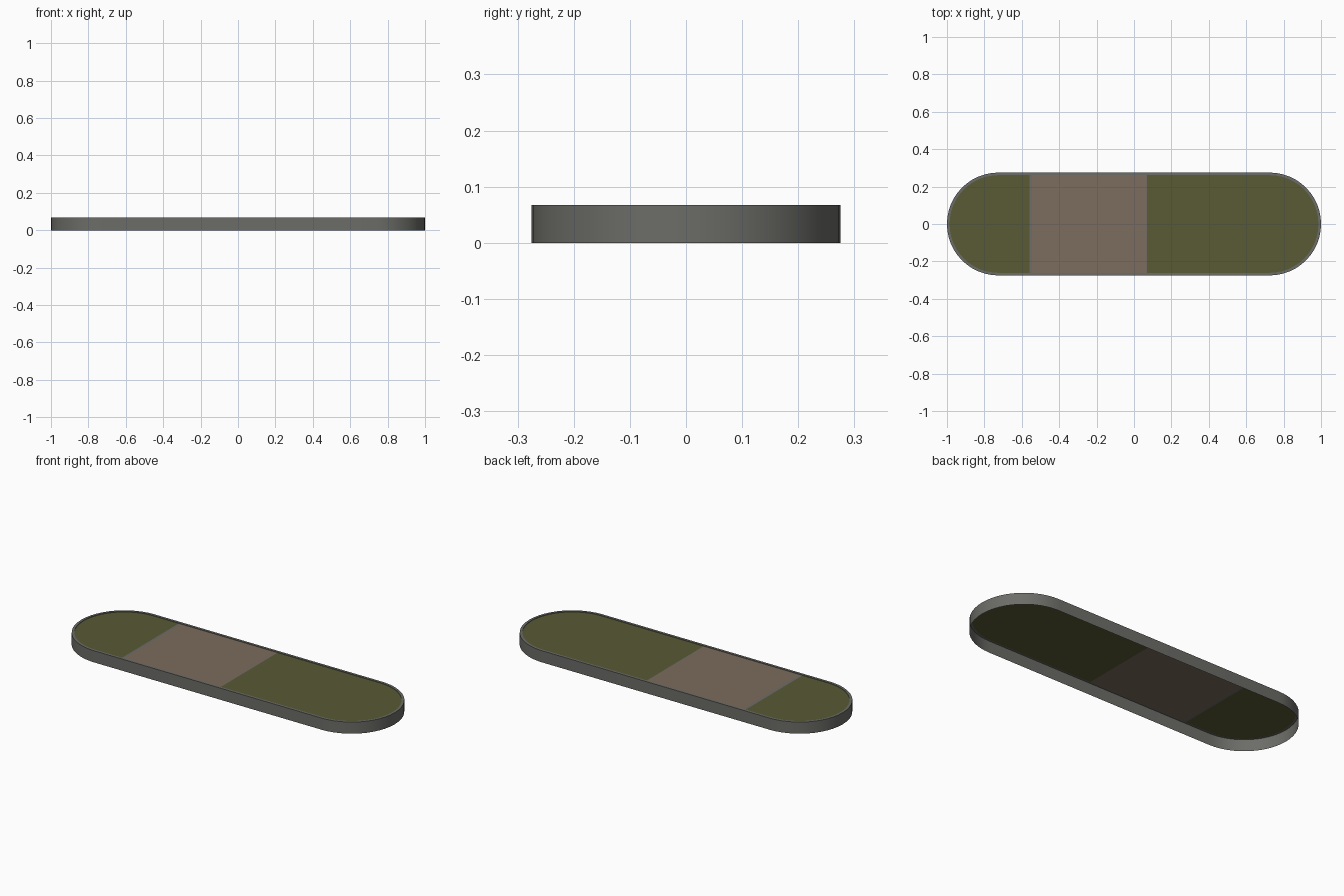
import bpy, bmesh, math

if "Cube" in bpy.data.objects:
    bpy.data.objects.remove(bpy.data.objects["Cube"])

HX, HY, TOP = 1.0, 0.275, 0.067     # half length, half width, kerb height
KERB, DROP = 0.014, 0.003           # kerb width, recess of the infill
X0, X1 = -0.56, 0.07                # paved crossing limits
SEG = 24


def material(name, rgb):
    m = bpy.data.materials.new(name)
    m.diffuse_color = (*rgb, 1)
    m.use_nodes = True
    m.node_tree.nodes["Principled BSDF"].inputs["Base Color"].default_value = m.diffuse_color
    return m


GRASS = material("grass green", (0.1, 0.1, 0.036))
PAVING = material("paving brown", (0.2, 0.15, 0.11))
STONE = material("kerb grey", (0.15, 0.15, 0.138))


def build(name, verts, faces, mat):
    me = bpy.data.meshes.new(name)
    me.from_pydata(verts, [], faces)
    me.materials.append(mat)
    ob = bpy.data.objects.new(name, me)
    bpy.context.collection.objects.link(ob)
    return ob


def half_round(r, side):
    """Points of one rounded end, running counter-clockwise."""
    start = -math.pi / 2 if side > 0 else math.pi / 2
    c = side * (HX - HY)
    return [(c + r * math.cos(start + math.pi * i / SEG),
             r * math.sin(start + math.pi * i / SEG)) for i in range(SEG + 1)]


# Kerb: open-bottomed wall with a narrow flat top and a small inner step
rings = [(HY, 0), (HY, TOP), (HY - KERB, TOP), (HY - KERB, TOP - DROP)]
verts, faces = [], []
for r, z in rings:
    verts += [(x, y, z) for x, y in half_round(r, 1) + half_round(r, -1)]
n = len(verts) // len(rings)
for k in range(len(rings) - 1):
    for i in range(n):
        j = (i + 1) % n
        faces.append((k * n + i, k * n + j, (k + 1) * n + j, (k + 1) * n + i))
kerb = build("kerb", verts, faces, STONE)
bpy.context.view_layer.objects.active = kerb
kerb.select_set(True)
bpy.ops.object.shade_smooth_by_angle(angle=math.radians(30))

# Grass at both rounded ends
R, Z = HY - KERB, TOP - DROP
for name, side, edge in (("grass_short", -1, X0), ("grass_long", 1, X1)):
    pts = half_round(R, side) + [(edge, side * R), (edge, -side * R)]
    build(name, [(x, y, Z) for x, y in pts], [tuple(range(len(pts)))], GRASS)


def strip(name, a, b, z, mat):
    build(name, [(a, -R, z), (b, -R, z), (b, R, z), (a, R, z)], [(0, 1, 2, 3)], mat)


# Paved crossing with thin stone edging
strip("edging_left", X0, X0 + 0.014, Z, STONE)
strip("paving", X0 + 0.014, X1 - 0.004, Z, PAVING)
strip("edging_right", X1 - 0.004, X1, Z, STONE)
